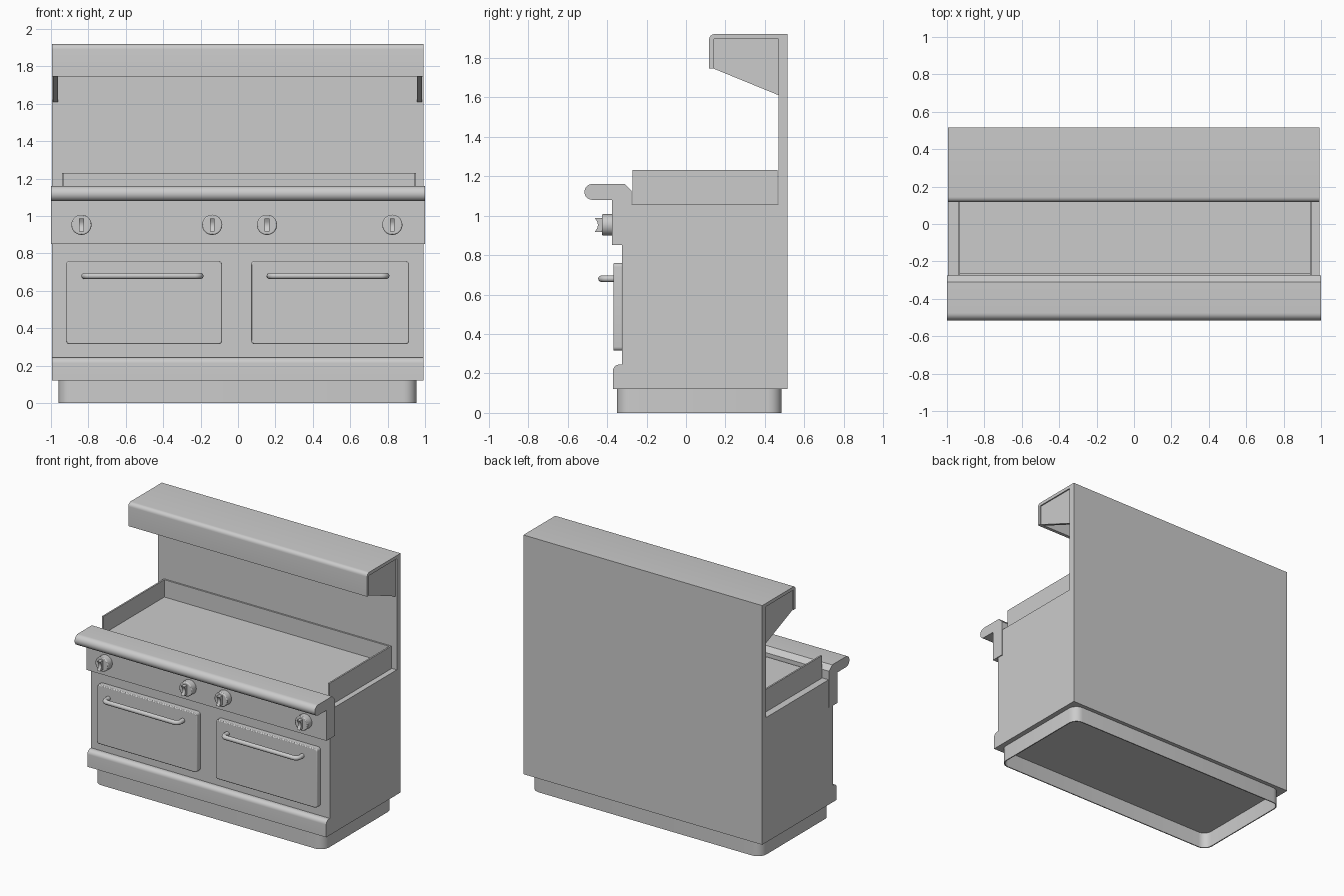
import bpy, bmesh
from math import sin, cos, pi, radians
from mathutils import Vector

if "Cube" in bpy.data.objects:
    bpy.data.objects.remove(bpy.data.objects["Cube"])

AXES = {  # profile (u, v) and extrusion w -> xyz
    'x': lambda u, v, w: (w, u, v),
    'y': lambda u, v, w: (u, w, v),
    'z': lambda u, v, w: (u, v, w),
}


def finish(name, bm, bevel=0.0, smooth=True):
    bmesh.ops.recalc_face_normals(bm, faces=bm.faces[:])
    me = bpy.data.meshes.new(name)
    bm.to_mesh(me)
    bm.free()
    ob = bpy.data.objects.new(name, me)
    bpy.context.collection.objects.link(ob)
    bpy.ops.object.select_all(action='DESELECT')
    ob.select_set(True)
    bpy.context.view_layer.objects.active = ob
    if smooth:
        bpy.ops.object.shade_smooth_by_angle(angle=radians(30))
    if bevel:
        m = ob.modifiers.new("bevel", 'BEVEL')
        m.width, m.segments, m.limit_method = bevel, 2, 'ANGLE'
        m.angle_limit = radians(50)
    return ob


def prism(name, pts, axis, a, b, bevel=0.0):
    bm = bmesh.new()
    f = AXES[axis]
    face = bm.faces.new([bm.verts.new(f(u, v, a)) for u, v in pts])
    ext = bmesh.ops.extrude_face_region(bm, geom=[face], use_keep_orig=True)
    shift = Vector(f(0, 0, b - a))
    for v in ext['geom']:
        if isinstance(v, bmesh.types.BMVert):
            v.co += shift
    return finish(name, bm, bevel)


def arc(cu, cv, r, a0, a1, n=8):
    return [(cu + r * cos(radians(a0 + (a1 - a0) * i / n)),
             cv + r * sin(radians(a0 + (a1 - a0) * i / n))) for i in range(n + 1)]


def rounded_rect(u0, u1, v0, v1, r, n=6):
    return (arc(u1 - r, v1 - r, r, 0, 90, n) + arc(u0 + r, v1 - r, r, 90, 180, n)
            + arc(u0 + r, v0 + r, r, 180, 270, n) + arc(u1 - r, v0 + r, r, 270, 360, n))


def box(name, x0, x1, y0, y1, z0, z1):
    return prism(name, [(x0, y0), (x1, y0), (x1, y1), (x0, y1)], 'z', z0, z1)


L, R = -0.995, 0.993

# cabinet with bottom trim and tall back panel, one side profile
prism("cabinet", [(-0.37, 0.12), (0.515, 0.12), (0.515, 1.92), (0.47, 1.92), (0.47, 1.06),
                  (-0.325, 1.06), (-0.325, 0.245)] + arc(-0.338, 0.213, 0.032, 90, 180), 'x', L, R)

# open hollow plinth
bm = bmesh.new()
outer = rounded_rect(-0.96, 0.955, -0.35, 0.485, 0.07)
inner = rounded_rect(-0.952, 0.947, -0.342, 0.477, 0.062)
rings = [[bm.verts.new((x, y, z)) for x, y in loop]
         for loop, z in ((outer, 0), (outer, 0.12), (inner, 0.12), (inner, 0))]
n = len(outer)
for k in range(4):
    a, b = rings[k], rings[(k + 1) % 4]
    for i in range(n):
        bm.faces.new((a[i], a[(i + 1) % n], b[(i + 1) % n], b[i]))
finish("plinth", bm)

# control panel with bullnose front rail
prism("control_panel_rail", [(-0.375, 0.85), (-0.275, 0.85), (-0.275, 1.125), (-0.31, 1.16)]
      + arc(-0.475, 1.12, 0.04, 90, 270, 14) + [(-0.375, 1.08)], 'x', -1, 1)

# griddle plate and splash guards
box("griddle_plate", -0.935, 0.945, -0.265, 0.46, 1.05, 1.10)
box("splash_guard_left", -0.942, -0.93, -0.27, 0.465, 1.05, 1.23)
box("splash_guard_right", 0.94, 0.952, -0.27, 0.465, 1.05, 1.23)
box("splash_guard_back", -0.93, 0.94, 0.453, 0.465, 1.05, 1.23)

# overhead shelf: folded sheet with end brackets
prism("shelf", [(0.48, 1.92)] + arc(0.145, 1.892, 0.028, 90, 180, 6)
      + [(0.117, 1.745), (0.142, 1.745), (0.142, 1.895), (0.48, 1.895)], 'x', L, R)
for name, x in (("shelf_bracket_left", -0.988), ("shelf_bracket_right", 0.958)):
    prism(name, [(0.14, 1.745), (0.475, 1.608), (0.475, 1.897), (0.14, 1.897)], 'x', x, x + 0.026)

# oven doors with bar handles
for side, x0, x1, h0, h1 in (("left", -0.92, -0.085, -0.838, -0.184),
                             ("right", 0.07, 0.915, 0.153, 0.81)):
    prism("oven_door_" + side, rounded_rect(x0, x1, 0.315, 0.76, 0.02), 'y', -0.32, -0.368, 0.006)
    r, br, yb = 0.017, 0.03, -0.428
    path = ([(h0 + r, -0.36)] + arc(h0 + r + br, yb + br, br, 180, 270, 5)
            + arc(h1 - r - br, yb + br, br, 270, 360, 5) + [(h1 - r, -0.36)])
    cu = bpy.data.curves.new("handle_path", 'CURVE')
    cu.dimensions = '3D'
    cu.bevel_depth, cu.bevel_resolution = r, 3
    sp = cu.splines.new('POLY')
    sp.points.add(len(path) - 1)
    for p, (x, y) in zip(sp.points, path):
        p.co = (x, y, 0.68, 1)
    ob = bpy.data.objects.new("door_handle_" + side, cu)
    bpy.context.collection.objects.link(ob)
    bpy.ops.object.select_all(action='DESELECT')
    ob.select_set(True)
    bpy.context.view_layer.objects.active = ob
    bpy.ops.object.convert(target='MESH')
    bpy.ops.object.shade_smooth_by_angle(angle=radians(40))

# control knobs with flared grips
for i, x in enumerate((-0.837, -0.138, 0.155, 0.825), 1):
    circle = [(x + 0.054 * cos(2 * pi * k / 32), 0.953 + 0.054 * sin(2 * pi * k / 32)) for k in range(32)]
    prism("knob_%d" % i, circle, 'y', -0.37, -0.427, 0.006)
    prism("knob_grip_%d" % i, [(-0.42, 0.918), (-0.462, 0.918), (-0.45, 0.937), (-0.446, 0.953),
                               (-0.45, 0.969), (-0.462, 0.988), (-0.42, 0.988)], 'x', x - 0.013, x + 0.013)
